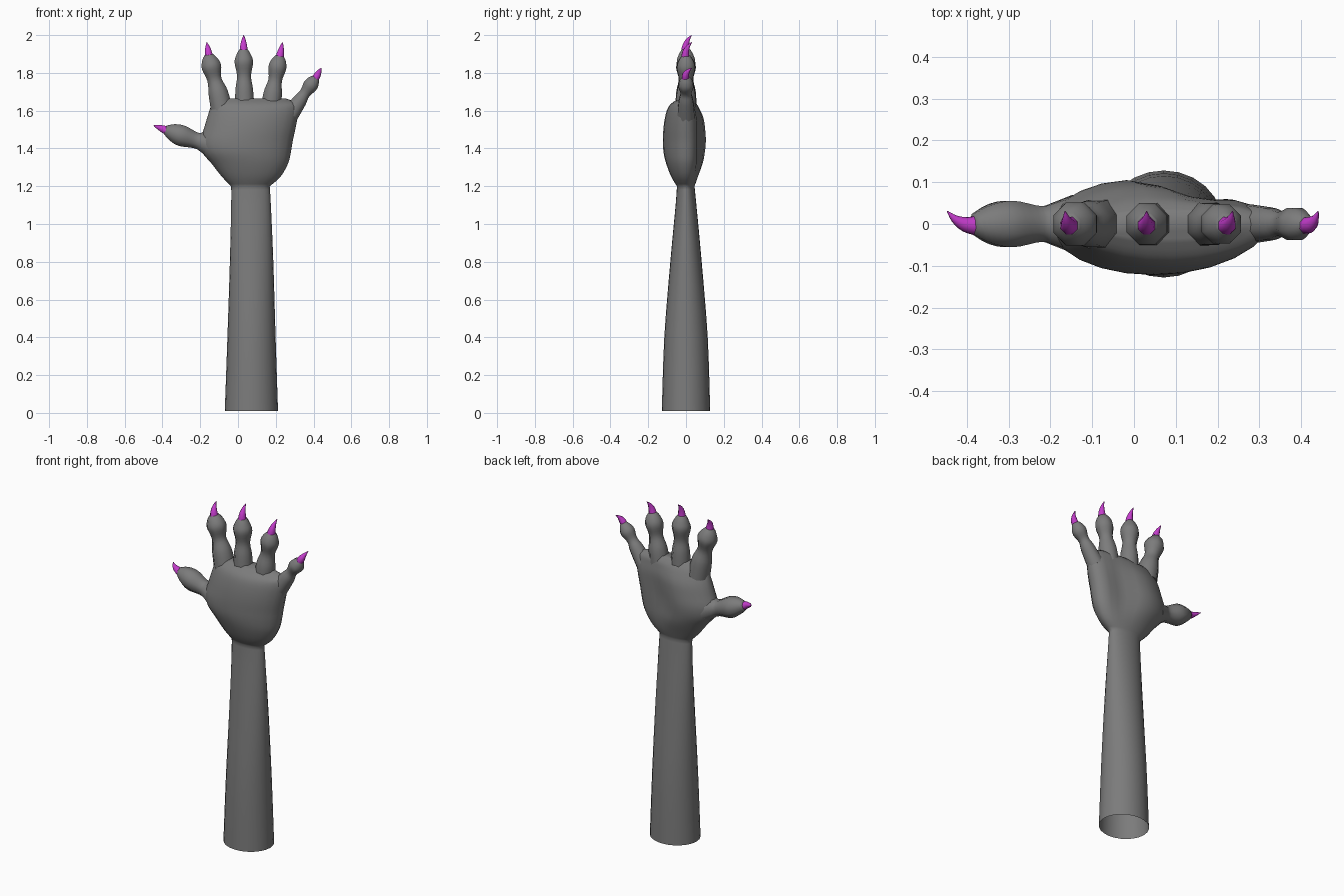
import bpy, bmesh, math
from mathutils import Vector

if "Cube" in bpy.data.objects:
    bpy.data.objects.remove(bpy.data.objects["Cube"])


def material(name, rgb):
    m = bpy.data.materials.new(name)
    m.diffuse_color = (*rgb, 1)
    m.use_nodes = True
    m.node_tree.nodes["Principled BSDF"].inputs["Base Color"].default_value = m.diffuse_color
    return m


SKIN = material("grey skin", (0.2, 0.2, 0.2))
CLAW = material("purple claw", (0.55, 0.045, 0.6))


def spline(keys, steps):
    """Catmull-Rom interpolation through tuples of numbers."""
    out = []
    for i in range(len(keys) - 1):
        p0, p1, p2, p3 = (keys[min(max(i + k, 0), len(keys) - 1)] for k in (-1, 0, 1, 2))
        for s in range(steps):
            t = s / steps
            out.append(tuple(
                0.5 * (2 * b + (c - a) * t + (2 * a - 5 * b + 4 * c - d) * t * t
                       + (3 * b - a - 3 * c + d) * t ** 3)
                for a, b, c, d in zip(p0, p1, p2, p3)))
    return out + [tuple(keys[-1])]


def loft(name, rings, mat, cap_start=False, cap_end=True, angle=60):
    """Skin a list of closed rings into one object."""
    bm = bmesh.new()
    loops = [[bm.verts.new(p) for p in ring] for ring in rings]
    n = len(loops[0])
    for a, b in zip(loops, loops[1:]):
        for i in range(n):
            j = (i + 1) % n
            bm.faces.new((a[i], a[j], b[j], b[i]))
    if cap_start:
        bm.faces.new(loops[0][::-1])
    if cap_end:
        bm.faces.new(loops[-1])
    me = bpy.data.meshes.new(name)
    bm.to_mesh(me)
    bm.free()
    me.materials.append(mat)
    ob = bpy.data.objects.new(name, me)
    bpy.context.collection.objects.link(ob)
    bpy.ops.object.select_all(action='DESELECT')
    ob.select_set(True)
    bpy.context.view_layer.objects.active = ob
    bpy.ops.object.shade_smooth_by_angle(angle=math.radians(angle))
    return ob


def tube(name, keys, mat, sides=8, steps=4):
    """Tube through (x, y, z, radius) keys, rings square to the path."""
    pts = spline(keys, steps)
    rings = []
    for i, p in enumerate(pts):
        a, b = Vector(pts[max(i - 1, 0)][:3]), Vector(pts[min(i + 1, len(pts) - 1)][:3])
        d = (b - a).normalized()
        u = d.cross(Vector((0, 1, 0))).normalized()
        v = d.cross(u)
        rings.append([Vector(p[:3]) + p[3] * (math.cos(t) * u + math.sin(t) * v)
                      for t in (math.tau * (k + 0.5) / sides for k in range(sides))])
    return loft(name, rings, mat, cap_start=True)


def body_ring(z, left, right, front, back, hollow, sides=24):
    """Flattened ring, with a hollow pressed into the palm side."""
    cx, hw = (left + right) / 2, (right - left) / 2
    ring = []
    for k in range(sides):
        t = math.tau * k / sides
        u, s = math.cos(t), math.sin(t)
        if s > 0:
            y = s * back * (1 - hollow * math.exp(-((u - 0.4) / 0.4) ** 2))
        else:
            y = s * front
        ring.append((cx + hw * u, y, z))
    return ring


# Forearm, open at the bottom, running into the palm: z, left, right, front, back, hollow
forearm = [(0.01, -0.07, 0.212, 0.128, 0.128, 0), (0.4, -0.056, 0.199, 0.115, 0.115, 0),
           (0.8, -0.043, 0.187, 0.083, 0.083, 0), (1.1, -0.036, 0.174, 0.055, 0.055, 0),
           (1.2, -0.036, 0.168, 0.048, 0.045, 0)]
palm = [(1.2, -0.036, 0.168, 0.048, 0.045, 0), (1.25, -0.085, 0.225, 0.078, 0.065, 0.1),
        (1.32, -0.14, 0.265, 0.105, 0.093, 0.3), (1.38, -0.19, 0.28, 0.119, 0.106, 0.4),
        (1.44, -0.2, 0.29, 0.122, 0.112, 0.45), (1.5, -0.182, 0.303, 0.12, 0.108, 0.42),
        (1.56, -0.164, 0.315, 0.112, 0.098, 0.35), (1.61, -0.148, 0.322, 0.098, 0.075, 0.25),
        (1.64, -0.135, 0.315, 0.075, 0.055, 0.1), (1.665, -0.1, 0.25, 0.035, 0.03, 0)]
loft("forearm_and_palm",
     [body_ring(*k) for k in spline(forearm, 3)[:-1] + spline(palm, 3)], SKIN)

# Digits as (x, z, radius): base, knuckle, neck, fingertip swell, tip; then claw point
digits = {
    "thumb": ([(-0.14, 1.42, 0.075), (-0.19, 1.435, 0.055), (-0.225, 1.443, 0.046),
               (-0.295, 1.466, 0.06), (-0.345, 1.485, 0.05), (-0.385, 1.498, 0.026)],
              (-0.447, 1.523)),
    "first_finger": ([(-0.085, 1.6, 0.062), (-0.105, 1.695, 0.056), (-0.125, 1.765, 0.041),
                      (-0.14, 1.83, 0.056), (-0.15, 1.87, 0.045), (-0.155, 1.897, 0.024)],
                     (-0.165, 1.962)),
    "middle_finger": ([(0.035, 1.62, 0.056), (0.033, 1.715, 0.05), (0.032, 1.785, 0.04),
                       (0.031, 1.855, 0.053), (0.03, 1.895, 0.042), (0.03, 1.925, 0.024)],
                      (0.03, 2.0)),
    "third_finger": ([(0.172, 1.6, 0.056), (0.184, 1.69, 0.053), (0.197, 1.762, 0.039),
                      (0.208, 1.825, 0.051), (0.216, 1.862, 0.043), (0.222, 1.89, 0.024)],
                     (0.236, 1.962)),
    "little_finger": ([(0.27, 1.57, 0.05), (0.325, 1.65, 0.041), (0.354, 1.692, 0.031),
                       (0.382, 1.731, 0.042), (0.4, 1.757, 0.035), (0.413, 1.776, 0.02)],
                      (0.441, 1.826)),
}
for name, (keys, point) in digits.items():
    tube(name, [(x, 0, z, r) for x, z, r in keys], SKIN)
    # Claw curves from the fingertip toward the palm side
    (ax, az, ar), (bx, bz) = keys[-1], point
    sx, sz = ax - 0.2 * (bx - ax), az - 0.2 * (bz - az)
    tube(name + "_claw",
         [(sx + (bx - sx) * t, y, sz + (bz - sz) * t, r) for t, y, r in
          ((0, -0.004, ar * 1.0), (0.4, -0.001, 0.019), (0.75, 0.012, 0.01), (1, 0.031, 0.001))],
         CLAW, steps=3)
